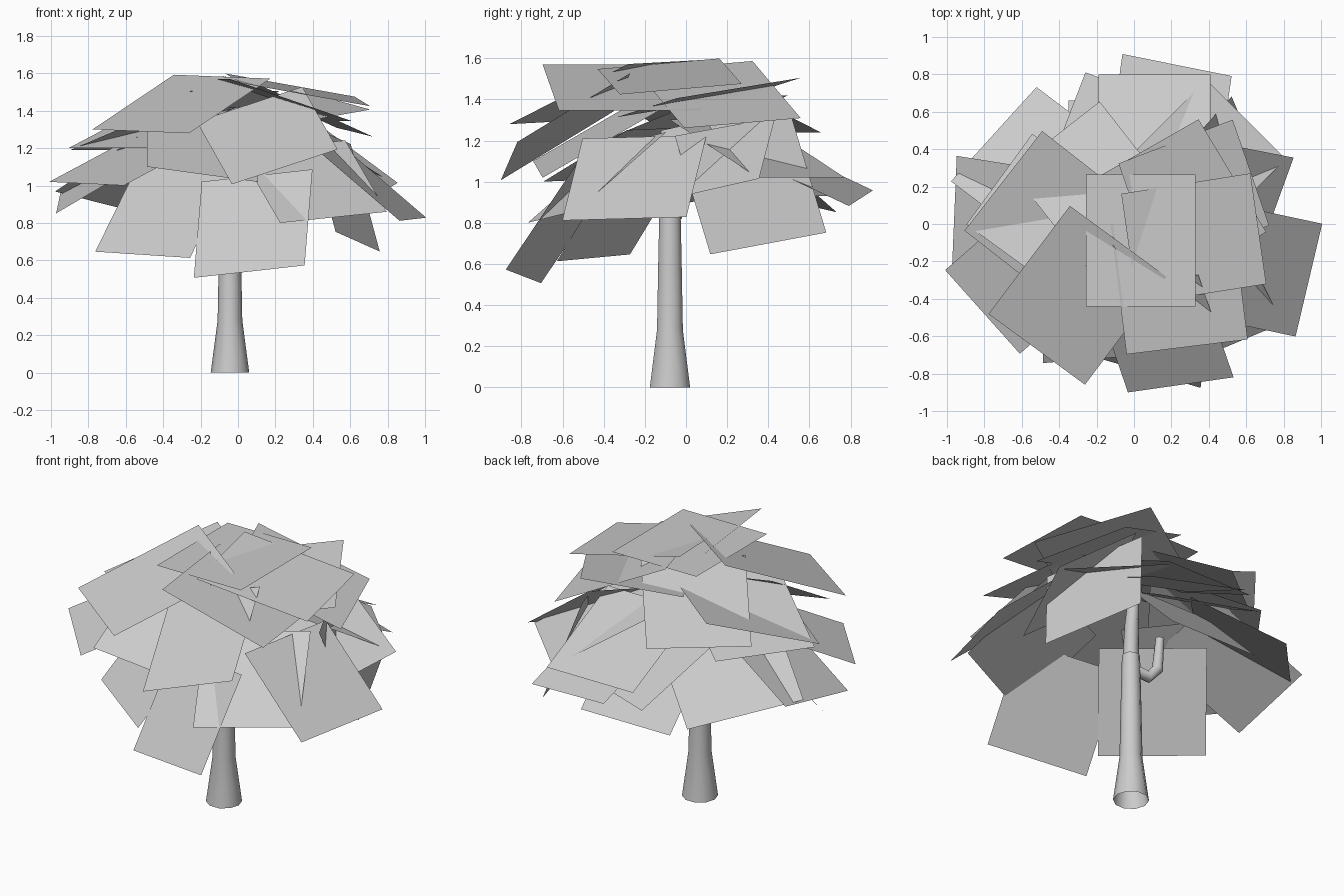
import bpy
from math import radians
from mathutils import Matrix, Vector

if "Cube" in bpy.data.objects:
    bpy.data.objects.remove(bpy.data.objects["Cube"], do_unlink=True)

GREY = (0.6, 0.6, 0.6, 1.0)
grey = bpy.data.materials.new("light grey")
grey.use_nodes = True
grey.diffuse_color = GREY
grey.node_tree.nodes["Principled BSDF"].inputs["Base Color"].default_value = GREY


def add_object(name, data):
    """Link an object that uses the single grey material."""
    obj = bpy.data.objects.new(name, data)
    data.materials.append(grey)
    bpy.context.collection.objects.link(obj)
    return obj


def tube(name, path):
    """Tapered limb through points given as x, y, z, radius."""
    curve = bpy.data.curves.new(name, "CURVE")
    curve.dimensions = "3D"
    curve.bevel_depth = 1.0
    curve.bevel_resolution = 3
    spline = curve.splines.new("POLY")
    spline.points.add(len(path) - 1)
    for point, (x, y, z, radius) in zip(spline.points, path):
        point.co = (x, y, z, 1)
        point.radius = radius
    obj = add_object(name, curve)
    bpy.ops.object.select_all(action="DESELECT")
    obj.select_set(True)
    bpy.context.view_layer.objects.active = obj
    bpy.ops.object.convert(target="MESH")
    bpy.ops.object.shade_smooth_by_angle(angle=radians(50))


def leaf_card(name, tip, heading, slope, tilt, width, length):
    """Flat leaf hanging outward; tip is the middle of its outer edge."""
    turn = (Matrix.Rotation(radians(heading), 3, "Z")
            @ Matrix.Rotation(radians(slope), 3, "Y")
            @ Matrix.Rotation(radians(tilt), 3, "X"))
    half = width / 2
    outline = [(-length, -half, 0), (0, -half, 0), (0, half, 0), (-length, half, 0)]
    mesh = bpy.data.meshes.new(name)
    corners = [Vector(tip) + turn @ Vector(corner) for corner in outline]
    mesh.from_pydata(corners, [], [range(len(corners))])
    add_object(name, mesh)


def leaf_tier(name, width, length, cards):
    for number, (x, y, z, heading, slope, tilt) in enumerate(cards, 1):
        leaf_card(f"{name}_{number}", (x, y, z), heading, slope, tilt, width, length)


# Trunk with a flared, open foot, and two bent limbs inside the crown
tx, ty = -0.043, -0.078
tube("trunk", [(tx, ty, 0, 0.103), (tx, ty, 0.28, 0.066),
               (tx, ty, 0.6, 0.06), (tx, ty, 0.95, 0.052)])
tube("upper_limb", [(tx, ty, 0.9, 0.045), (tx, ty, 1.0, 0.045),
                    (0, -0.02, 1.12, 0.04), (0, 0, 1.32, 0.03)])
tube("side_limb", [(tx, ty, 0.87, 0.035), (-0.15, -0.05, 0.84, 0.035),
                   (-0.2, -0.03, 0.9, 0.033), (-0.21, -0.02, 1.1, 0.025)])

# Lower skirt: steep hanging leaves
leaf_tier("lower_leaf", 0.62, 0.62, [
    (0.06, -0.79, 0.54, 263, 56, 11),
    (-0.51, -0.45, 0.63, 231, 52, -5),
    (0.51, -0.65, 0.83, 297, 38, 7),
    (0.935, -0.30, 0.82, 348, 40, 2),
    (0.75, 0.07, 0.95, 349, 36, 15),
    (0.64, 0.40, 0.70, 48, 68, 27),
    (0.03, 0.70, 0.93, 69, 30, 0),
    (-0.04, 0.66, 0.74, 90, 45, 0),
])

# Middle ring: leaves spreading outward
leaf_tier("middle_leaf", 0.6, 0.67, [
    (0.23, 0.85, 0.92, 82, 25, 8),
    (0.11, 0.80, 1.02, 90, 25, 0),
    (-0.96, 0.07, 0.91, 171, 30, -13),
    (-0.81, -0.47, 1.01, 221, 22, -2),
    (-0.19, -0.72, 1.06, 270, 30, -9),
    (0.25, -0.86, 1.10, 289, 30, 21),
    (0.60, 0.56, 1.02, 45, 25, 0),
])
leaf_card("middle_leaf_wide", (-0.75, 0.48, 0.91), 143, 28, 11, 0.69, 0.62)

# Upper ring: gently sloping leaves
leaf_tier("upper_leaf", 0.6, 0.71, [
    (-0.72, 0.24, 1.19, 144, 19, 0),
    (-0.67, -0.22, 1.20, 232, 18, 0),
    (-0.42, 0.47, 1.24, 128, 22, 0),
    (0.625, 0.275, 1.285, 21, 23, 5),
    (0.665, -0.025, 1.45, 9, 10, 5),
    (0.45, -0.19, 1.36, 301, 8, 9),
])

# Crown: the broad leaves on top
leaf_card("crown_leaf_right", (-0.52, -0.67, 1.29), 233, 22, -2, 0.64, 0.78)
leaf_card("crown_leaf_left", (0.565, -0.27, 1.345), 7, 19, 0, 0.7, 0.69)
leaf_card("crown_leaf_middle", (0.035, -0.44, 1.565), 270, 0, 0, 0.585, 0.705)
